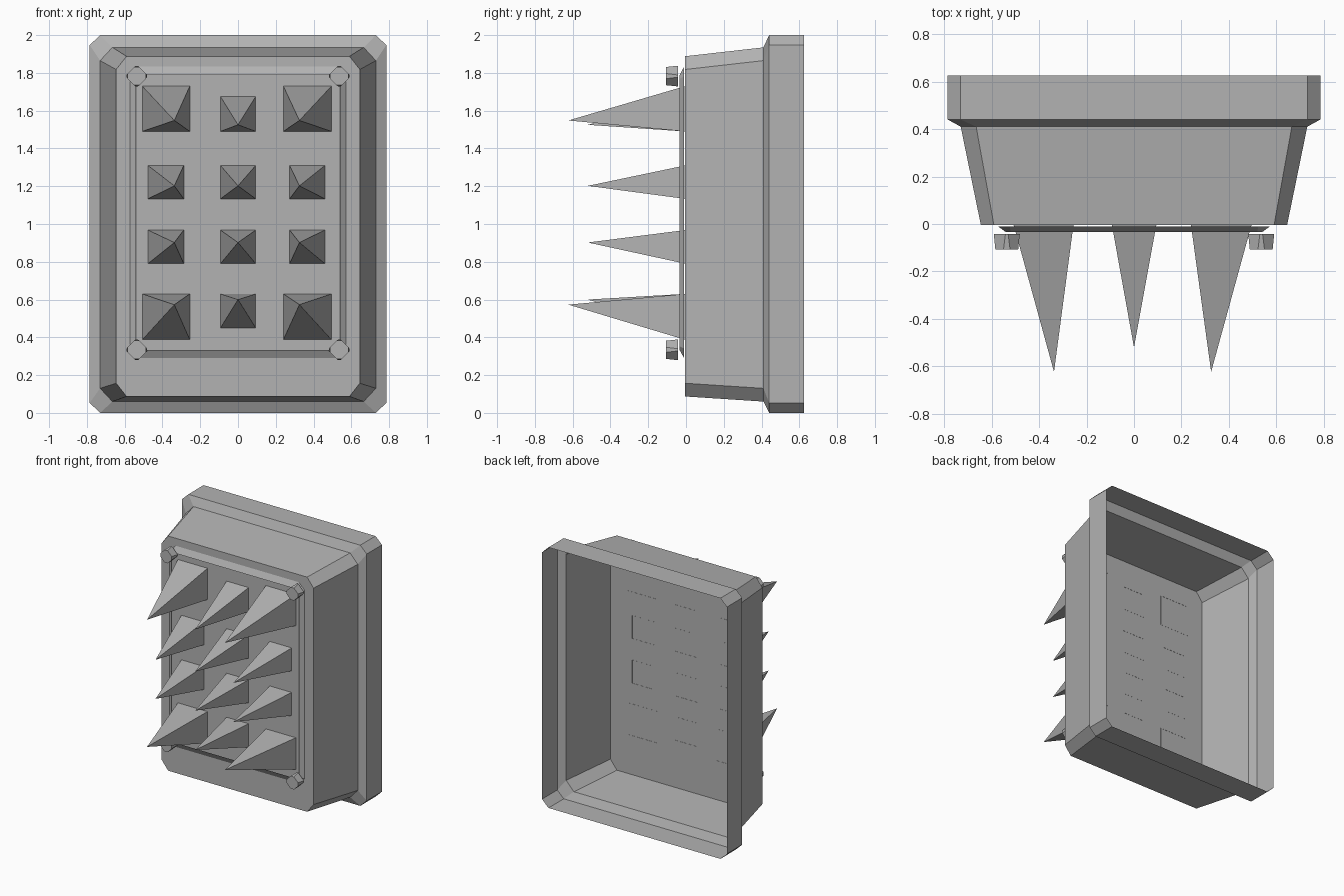
import bpy
import math

if "Cube" in bpy.data.objects:
    bpy.data.objects.remove(bpy.data.objects["Cube"])

# Dark grey metal
metal = bpy.data.materials.new("dark_grey")
metal.diffuse_color = (0.45, 0.45, 0.45, 1)
metal.use_nodes = True
metal.node_tree.nodes["Principled BSDF"].inputs["Base Color"].default_value = metal.diffuse_color


def make_object(name, verts, faces):
    mesh = bpy.data.meshes.new(name)
    mesh.from_pydata(verts, [], faces)
    mesh.update()
    mesh.materials.append(metal)
    obj = bpy.data.objects.new(name, mesh)
    bpy.context.collection.objects.link(obj)
    return obj


def chamfered_ring(y, half_x, z0, z1, cx, cz):
    """Eight-point rectangle with cut corners, counter-clockwise from the front."""
    h = half_x
    outline = [(-h + cx, z0), (h - cx, z0), (h, z0 + cz), (h, z1 - cz),
               (h - cx, z1), (-h + cx, z1), (-h, z1 - cz), (-h, z0 + cz)]
    return [(x, y, z) for x, z in outline]


def loft(name, rings, cap_front=True, cap_back=False):
    """Skin rings from back to front, with optional end caps."""
    n = len(rings[0])
    verts = [p for ring in rings for p in ring]
    faces = []
    for r in range(len(rings) - 1):
        for i in range(n):
            j = (i + 1) % n
            faces.append((r * n + i, r * n + j, (r + 1) * n + j, (r + 1) * n + i))
    if cap_front:
        faces.append(tuple(range((len(rings) - 1) * n, len(rings) * n)))
    if cap_back:
        faces.append(tuple(reversed(range(n))))
    return make_object(name, verts, faces)


# Open-backed tray with a wide rear lip
loft("tray_shell", [
    chamfered_ring(0.625, 0.785, 0.0, 2.0, 0.055, 0.053),
    chamfered_ring(0.44, 0.785, 0.0, 2.0, 0.055, 0.053),
    chamfered_ring(0.41, 0.73, 0.06, 1.935, 0.065, 0.07),
    chamfered_ring(-0.005, 0.645, 0.087, 1.888, 0.055, 0.07),
])

# Thin sloped trim, open in the middle
loft("front_trim", [
    chamfered_ring(-0.01, 0.573, 0.29, 1.833, 0.05, 0.05),
    chamfered_ring(-0.034, 0.54, 0.333, 1.788, 0.02, 0.02),
], cap_front=False)


def spike(name, x0, x1, z0, z1, tip):
    y = -0.004
    base = [(x0, y, z0), (x1, y, z0), (x1, y, z1), (x0, y, z1)]
    make_object(name, base + [tip], [(i, (i + 1) % 4, 4) for i in range(4)])


# Spikes: rows give (z0, z1, tip z) for side columns and for the middle column
side_rows = [(1.49, 1.73, 1.548), (1.133, 1.31, 1.202),
             (0.79, 0.968, 0.902), (0.387, 0.63, 0.573)]
middle_rows = [(1.49, 1.675, 1.525), *side_rows[1:3], (0.45, 0.63, 0.60)]
for row in range(4):
    big = row in (0, 3)
    tip_y = -0.623 if big else -0.52
    z0, z1, tz = side_rows[row]
    for label, x0, x1, tx in (
            ("left", -0.507 if big else -0.477, -0.255 if big else -0.287, -0.337),
            ("right", 0.24 if big else 0.273, 0.495 if big else 0.46, 0.325)):
        spike(f"spike_{label}_{row + 1}", x0, x1, z0, z1, (tx, tip_y, tz))
    z0, z1, tz = middle_rows[row]
    spike(f"spike_middle_{row + 1}", -0.093, 0.094, z0, z1, (0, -0.52, tz))


# Corner bolts: squares turned on their points, cut deeper at the front
def bolt_ring(cx, cz, y, radius, cut):
    ring = []
    for k in range(4):
        for offset in (-cut, cut):
            a = math.radians(90 * k + offset)
            ring.append((cx + radius * math.cos(a), y, cz + radius * math.sin(a)))
    return ring


for side, bx in (("left", -0.536), ("right", 0.536)):
    for level, bz in (("lower", 0.334), ("upper", 1.783)):
        loft(f"bolt_{level}_{side}",
             [bolt_ring(bx, bz, -0.043, 0.055, 6), bolt_ring(bx, bz, -0.107, 0.05, 16)],
             cap_back=True)
